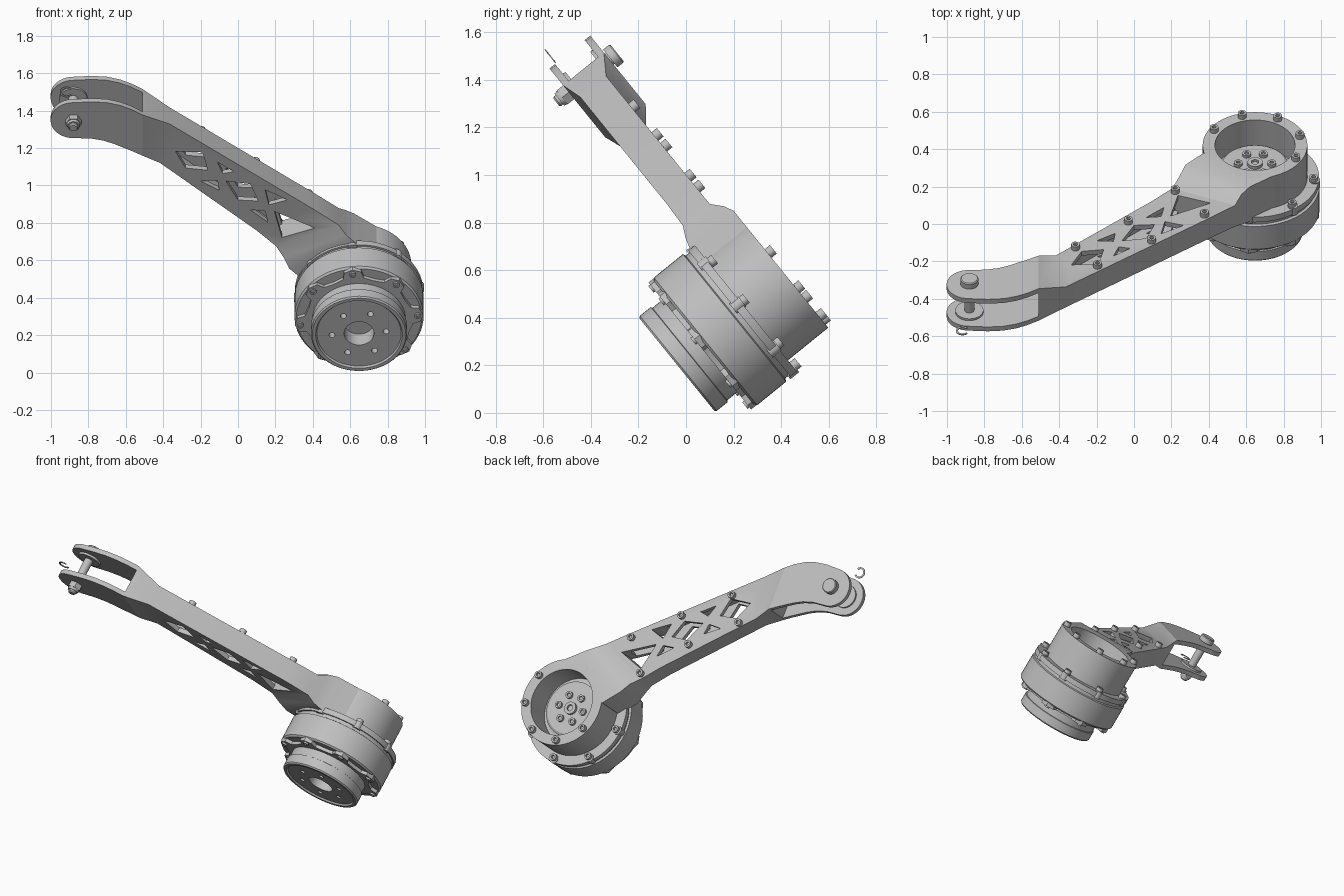
import bpy, bmesh, math
from mathutils import Matrix, Vector

old = bpy.data.objects.get("Cube")
if old:
    bpy.data.objects.remove(old, do_unlink=True)

# Everything is drawn in a tilted frame: u across, w along the motor axis, v up the link
TILT = Matrix.Rotation(math.radians(39), 4, 'X')
MOTOR = (0.647, 0.182)
PIN = (-0.88, 1.358)

grey = bpy.data.materials.new("machined_grey")
grey.use_nodes = True
grey.diffuse_color = (0.52, 0.52, 0.52, 1)
grey.node_tree.nodes["Principled BSDF"].inputs["Base Color"].default_value = (0.52, 0.52, 0.52, 1)


def finish(name, bm):
    bmesh.ops.remove_doubles(bm, verts=bm.verts, dist=1e-5)
    bmesh.ops.recalc_face_normals(bm, faces=bm.faces)
    bm.transform(TILT)
    me = bpy.data.meshes.new(name)
    bm.to_mesh(me)
    bm.free()
    me.materials.append(grey)
    ob = bpy.data.objects.new(name, me)
    bpy.context.collection.objects.link(ob)
    return ob


def loft(name, rings, closed=False):
    """Skin a list of point loops; cap the ends, or close the chain on itself."""
    bm = bmesh.new()
    loops = [[bm.verts.new(Vector(p)) for p in r] for r in rings]
    pairs = list(zip(loops, loops[1:]))
    if closed:
        pairs.append((loops[-1], loops[0]))
    else:
        bm.faces.new(loops[0])
        bm.faces.new(loops[-1])
    for a, b in pairs:
        for i in range(len(a)):
            j = (i + 1) % len(a)
            bm.faces.new((a[i], a[j], b[j], b[i]))
    return finish(name, bm)


def prism(name, pts, w0, w1):
    return loft(name, [[(u, w, v) for u, v in pts] for w in (w0, w1)])


def circle(c, r, n=48, start=0.0):
    return [(c[0] + r * math.cos(start + math.tau * i / n),
             c[1] + r * math.sin(start + math.tau * i / n)) for i in range(n)]


def turned(name, profile, c=MOTOR, n=64, closed=False):
    """Turn a (radius, w) profile about the motor axis direction."""
    return loft(name, [[(u, w, v) for u, v in circle(c, r, n)] for r, w in profile], closed)


def cut(ob, cutters):
    for c in cutters:
        m = ob.modifiers.new("cut", 'BOOLEAN')
        m.operation, m.solver, m.object = 'DIFFERENCE', 'EXACT', c
    dg = bpy.context.evaluated_depsgraph_get()
    me = bpy.data.meshes.new_from_object(ob.evaluated_get(dg))
    ob.modifiers.clear()
    ob.data = me
    for c in cutters:
        bpy.data.objects.remove(c, do_unlink=True)


def polar(r, deg, c=MOTOR):
    a = math.radians(deg)
    return (c[0] + r * math.cos(a), c[1] + r * math.sin(a))


def bolt(name, c, w, facing=1, r=0.023, h=0.028):
    """Socket head screw standing on the plane w."""
    turned(name, [(r, w - facing * 0.01), (r, w + facing * h), (r * 0.5, w + facing * h),
                  (r * 0.5, w + facing * h * 0.4)], c, 16)


# Link body: rectangular sections from the fork root to the motor housing
sections = [
    ((-.51, 1.115), (-.51, 1.395), .465, .685),
    ((-.417, 1.045), (-.364, 1.312), .49, .63),
    ((.10, .58), (.40, .73), .49, .63),
    ((.205, .475), (.54, .62), .485, .63),
    ((.245, .415), (.575, .575), .462, .67),
    ((.275, .35), (.62, .535), .45, .69),
    ((.37, .25), (.87, .35), .45, .69),
]
link = loft("link_body", [[(l[0], a, l[1]), (h[0], a, h[1]), (h[0], b, h[1]), (l[0], b, l[1])]
                          for l, h, a, b in sections])

# Hollow middle, truss windows and the round housing opening
windows = [
    [(-.335, 1.125), (-.19, 1.118), (-.162, .995), (-.28, 1.01)],
    [(-.2, .92), (-.11, .925), (-.10, .857)],
    [(-.11, 1.05), (-.02, .985), (-.082, .972)],
    [(-.065, .92), (.065, .90), (.11, .783), (0, .79)],
    [(.065, .722), (.145, .715), (.16, .637)],
    [(.145, .86), (.265, .79), (.165, .757)],
    [(.195, .71), (.41, .60), (.235, .535)],
]
cutters = [prism("window_cutter", p, 0.3, 0.9) for p in windows]
cutters.append(prism("cavity_cutter", [(-.345, 1.04), (-.32, 1.235), (.42, .66), (.22, .525)], .52, .60))
cutters.append(prism("bore_cutter", circle(MOTOR, 0.214, 64), 0.3, 0.9))
cut(link, cutters)

# Motor housing ring and mounting flange
turned("housing_ring", [(.214, .46), (.28, .46), (.28, .69), (.214, .69)], closed=True)
turned("mounting_flange", [(.20, .437), (.343, .437), (.343, .472), (.20, .472)], closed=True)

# Motor can with a shallow groove behind its rear rim
turned("motor_can", [(.25, .243), (.335, .243), (.345, .253), (.345, .41), (.332, .415),
                     (.332, .44), (.2, .50)])

# Scalloped front retainer: alternating lobes and cut-backs
lobes = []
for k in range(8):
    for off, r in ((-11, .29), (-8, .33), (0, .345), (8, .33), (11, .29), (22, .28)):
        lobes.append(polar(r, 6 + 45 * k + off))
prism("front_retainer", lobes, .222, .25)

# Output rotor with centre bore, screw holes and a recessed face
rotor = turned("output_rotor", [(.225, .108), (.232, .098), (.25, .098), (.257, .106), (.257, .165),
                                (.25, .168), (.25, .25)])
holes = [prism("bore_cutter", circle(MOTOR, .08, 32), 0.0, .2)]
holes += [prism("hole_cutter", circle(polar(.145, 60 * k + 5), .016, 16), 0.0, .15) for k in range(6)]
cut(rotor, holes)

# Gear hub seen through the rear opening
turned("rear_floor", [(.215, .47), (.215, .50)])
turned("gear_hub", [(.18, .48), (.18, .545), (.165, .555)])
turned("hub_boss", [(.04, .55), (.04, .575), (.02, .575), (.02, .56)], n=24)
for k in range(6):
    bolt("hub_bolt", polar(.09, 60 * k), .555, r=.023, h=.018)
prism("sensor_block", [polar(.21, 155), polar(.21, 180), polar(.185, 180), polar(.185, 155)], .49, .59)

# Screws round the housing, flange and retainer
for deg in (29, 344, 299, 254, 209):
    bolt("housing_bolt", polar(.25, deg), .69)
for k in range(8):
    a = 6 + 45 * k
    if not 90 < a < 180:
        bolt("flange_bolt", polar(.315, a), .472)
    bolt("retainer_bolt", polar(.316, a), .222, -1, .018, .01)
    prism("flange_tab", circle(polar(.322, a), .028, 16), .43, .478)

# Screws along both edges of the link
for p in ((-.313, .985), (-.03, .765), (.22, .505), (-.195, 1.14), (.094, .927), (.377, .706)):
    bolt("link_bolt", p, .63)

# Fork: two matching curved plates with round ends
end = [(PIN[0] - .122 * math.sin(t), PIN[1] + .122 * math.cos(t))
       for t in [math.pi * i / 20 for i in range(21)]]
fork = [(-.51, 1.395), (-.57, 1.433), (-.63, 1.461), (-.70, 1.48), (-.78, 1.486)] + end + \
       [(-.79, 1.234), (-.72, 1.219), (-.66, 1.195), (-.56, 1.143), (-.51, 1.115)]
prism("front_fork_plate", fork, .465, .495)
prism("rear_fork_plate", fork, .655, .685)

# Hinge pin, washers, nut and loose retaining clip
turned("hinge_pin", [(.02, .398), (.025, .405), (.028, .69), (.048, .69), (.048, .722), (.043, .727)], PIN, 32)
turned("front_washer", [(.075, .49), (.075, .508)], PIN, 32)
turned("rear_washer", [(.075, .642), (.075, .66)], PIN, 32)
prism("lock_nut", circle(PIN, .043, 6), .43, .466)
turned("nut_collar", [(.032, .415), (.036, .433)], PIN, 24)
arc = [math.radians(40 + 14 * i) for i in range(21)]
clip = [(-.917 + r * math.cos(t), 1.525 + r * math.sin(t))
        for r, ts in ((.036, arc), (.025, arc[::-1])) for t in ts]
prism("retaining_clip", clip, .498, .503)

# Smooth the round walls, keep machined edges sharp
bpy.ops.object.select_all(action='DESELECT')
for ob in bpy.context.collection.objects:
    if ob.type == 'MESH' and ob.data.materials and ob.data.materials[0] == grey:
        ob.select_set(True)
        bpy.context.view_layer.objects.active = ob
bpy.ops.object.shade_smooth_by_angle(angle=math.radians(25))
